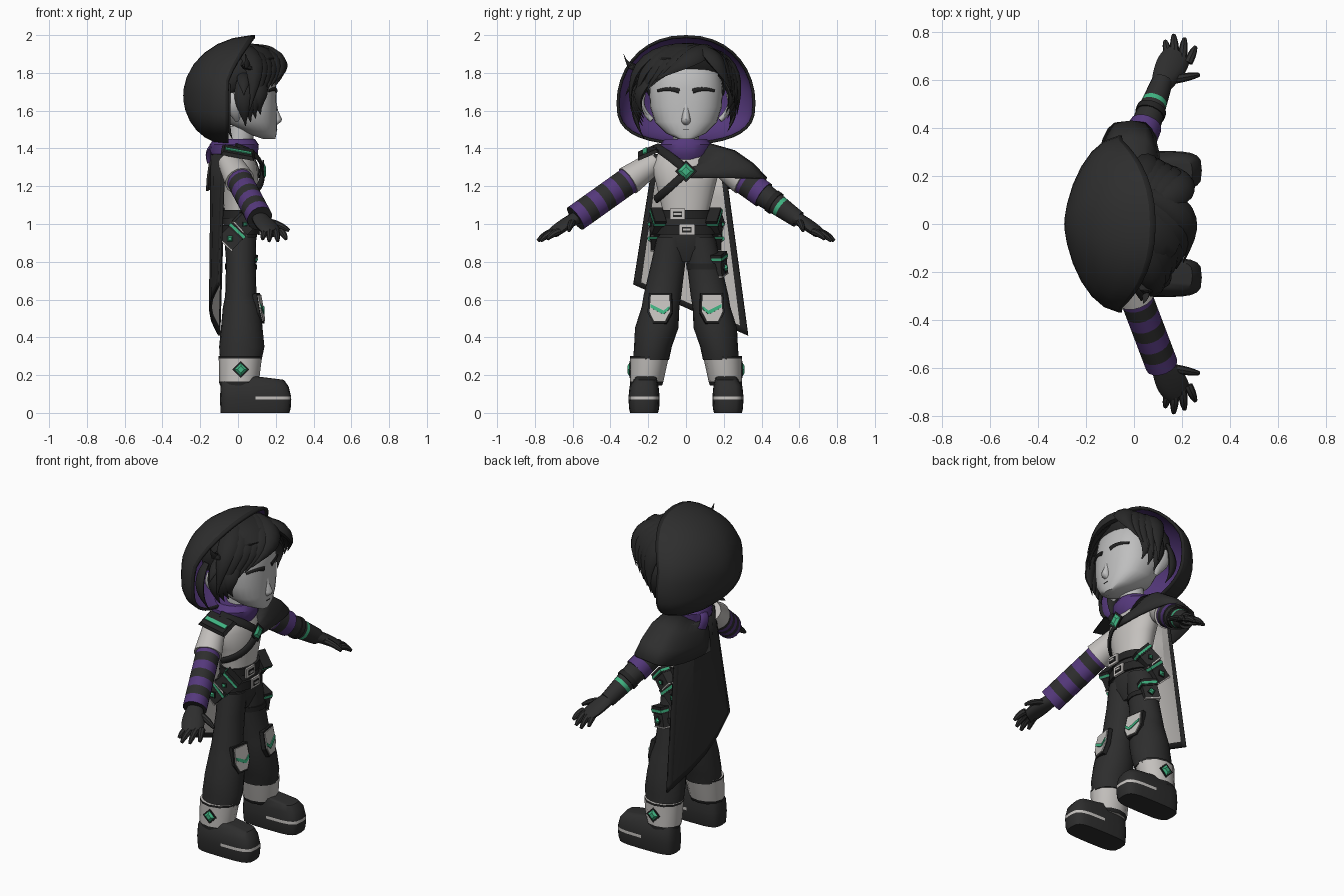
import bpy, bmesh
from math import sin, cos, pi, copysign
from mathutils import Vector as V, Matrix, Euler

if "Cube" in bpy.data.objects:
    bpy.data.objects.remove(bpy.data.objects["Cube"], do_unlink=True)


def material(name, r, g, b):
    m = bpy.data.materials.new(name)
    m.use_nodes = True
    m.diffuse_color = (r, g, b, 1)
    m.node_tree.nodes["Principled BSDF"].inputs["Base Color"].default_value = (r, g, b, 1)
    return m


CLOTH = material("charcoal cloth", .027, .027, .027)
HAIR = material("black hair", .021, .021, .021)
TRIM = material("black trim", .017, .017, .017)
SKIN = material("grey skin", .52, .52, .52)
SHIRT = material("warm grey fabric", .55, .53, .51)
PURPLE = material("purple fabric", .09, .04, .2)
GREEN = material("green accent", .05, .45, .22)


def skin(name, rows, mats, rule=None, closed=True, thick=0, inside=None, angle=.7):
    """Surface through rows of points; solid with caps, or a thick two-sided shell."""
    mats = mats if isinstance(mats, list) else [mats]
    bm = bmesh.new()
    vs = [[bm.verts.new(p) for p in row] for row in rows]
    n = len(rows[0])
    for i in range(len(rows) - 1):
        for j in range(n if closed else n - 1):
            k = (j + 1) % n
            f = bm.faces.new((vs[i][j], vs[i][k], vs[i + 1][k], vs[i + 1][j]))
            if rule:
                f.material_index = rule(i, j, f.calc_center_median())
    if closed and not thick:
        bm.faces.new(vs[0])
        bm.faces.new(vs[-1])
    bmesh.ops.remove_doubles(bm, verts=bm.verts, dist=.0001)
    bmesh.ops.recalc_face_normals(bm, faces=bm.faces)
    bm.normal_update()
    if inside:
        out = sum((f.calc_center_median() - V(inside)).dot(f.normal) * f.calc_area() for f in bm.faces)
        if out < 0:
            bmesh.ops.reverse_faces(bm, faces=bm.faces)
    me = bpy.data.meshes.new(name)
    bm.to_mesh(me)
    bm.free()
    for m in mats:
        me.materials.append(m)
    me.polygons.foreach_set("use_smooth", [True] * len(me.polygons))
    me.set_sharp_from_angle(angle=angle)
    ob = bpy.data.objects.new(name, me)
    bpy.context.collection.objects.link(ob)
    if thick:
        mod = ob.modifiers.new("thickness", "SOLIDIFY")
        mod.thickness = thick
        mod.material_offset = 1


def power(v, p):
    return copysign(abs(v) ** p, v)


def loft(name, rings, mats, rule=None, n=20, p=1, side=1):
    """Stack of level ovals: (z, centre x, centre y, radius x, radius y)."""
    turn = [2 * pi * j / n for j in range(n)]
    rows = [[(cx + rx * power(cos(a), p), side * cy + ry * power(sin(a), p), z) for a in turn]
            for z, cx, cy, rx, ry in rings]
    skin(name, rows, mats, rule)


def sweep(name, pts, radii, mats, rule=None, n=10, about=None):
    """Oval tube; the second radius points up, or away from the point 'about'."""
    pts = [V(p) for p in pts]
    rows = []
    for i, p in enumerate(pts):
        t = pts[min(i + 1, len(pts) - 1)] - pts[max(i - 1, 0)]
        ref = p - V(about) if about else V((0, 0, 1))
        a = t.cross(ref).normalized()
        b = a.cross(t).normalized()
        ra, rb = radii(i / (len(pts) - 1)) if callable(radii) else radii
        rows.append([p + a * ra * cos(2 * pi * j / n) + b * rb * sin(2 * pi * j / n) for j in range(n)])
    skin(name, rows, mats, rule)


def bend(a, mid, c, n=9):
    a, mid, c = V(a), V(mid), V(c)
    ctrl = mid * 2 - (a + c) / 2
    return [a.lerp(ctrl, i / n).lerp(ctrl.lerp(c, i / n), i / n) for i in range(n + 1)]


def plate(name, outline, c, mat, rot=(0, 0, 0), thick=.008, taper=1):
    """Flat shape drawn in y and z, raised along +x, then turned."""
    m = Matrix.Translation(c) @ Euler(rot).to_matrix().to_4x4()
    rows = [[m @ V((x, y * k, z * k)) for y, z in outline] for x, k in ((0, 1), (thick, taper))]
    skin(name, rows, mat, angle=.2)


def rect(w, h):
    return [(-w / 2, -h / 2), (w / 2, -h / 2), (w / 2, h / 2), (-w / 2, h / 2)]


def gem(name, c, r, rot=(0, 0, 0)):
    diamond = [(0, -r), (r, 0), (0, r), (-r, 0)]
    plate(name + "_mount", [(y * 1.25, z * 1.25) for y, z in diamond], c, TRIM, rot, .007)
    plate(name, diamond, V(c) + Euler(rot).to_matrix() @ V((.006, 0, 0)), GREEN, rot, .012, .5)


def pouch(name, c, w, h, d, rot, jewel=.02):
    turn = Euler(rot).to_matrix()
    at = lambda x, z: V(c) + turn @ V((x, 0, z))
    plate(name, rect(w, h), c, CLOTH, rot, d)
    plate(name + "_piping", rect(w * 1.06, .007), at(-.002, -h * .48), SHIRT, rot, d + .004)
    plate(name + "_flap", rect(w * 1.06, h * .35), at(-.003, h * .35), TRIM, rot, d + .008)
    plate(name + "_stripe", rect(w * 1.1, h * .12), at(-.002, h * .32), GREEN, rot, d + .01)
    gem(name + "_gem", at(d, -h * .15), jewel, rot)


# Hood: outer cloth, purple lining, dark rim
def hood_row(ph):
    row = []
    for j in range(36):
        a = 2 * pi * j / 36
        y, c = .368 * power(sin(a), .9), cos(a)
        z = 1.64 + (.36 * c if c > 0 else .22 * power(c, .7))
        rim = -.05 + .14 * max(0, (z - 1.75) / .25) ** 1.3
        row.append((rim + (-.29 - rim) * sin(ph), y * power(cos(ph), 1.25), 1.68 + (z - 1.68) * cos(ph)))
    return row


skin("hood", [hood_row(ph * pi / 2) for ph in (0, .04, .2, .35, .5, .65, .8, .92, 1)],
     [CLOTH, PURPLE, TRIM, TRIM], lambda i, j, c: 0 if i else 2, thick=.015, inside=(0, 0, 1.68))

# Head and face
loft("head", [(1.45, .165, 0, .032, .04), (1.48, .125, 0, .08, .105), (1.54, .07, 0, .136, .165),
              (1.62, .05, 0, .156, .19), (1.72, .04, 0, .162, .195), (1.82, .03, 0, .16, .18),
              (1.9, .02, 0, .11, .12)], SKIN, n=28, p=.88)
loft("nose", [(1.68, .19, 0, .008, .008), (1.6, .196, 0, .016, .016), (1.555, .204, 0, .029, .024),
              (1.54, .202, 0, .026, .024), (1.525, .196, 0, .01, .014)], SKIN, n=12)
plate("mouth", rect(.03, .003), (.2, 0, 1.5), TRIM)
loft("neck", [(1.36, 0, 0, .07, .07), (1.52, .02, 0, .07, .07)], SKIN)
for s, word in ((1, "left"), (-1, "right")):
    sweep(word + "_eyebrow", bend((.203, s * .035, 1.703), (.192, s * .09, 1.714), (.162, s * .15, 1.705)),
          lambda t: (.013 - .006 * t, .006), TRIM, about=(0, 0, 1.71))
    sweep(word + "_ear", bend((-.005, s * .18, 1.55), (-.02, s * .23, 1.62), (-.035, s * .225, 1.69)),
          lambda t: (.012 + .03 * sin(pi * t), .015), SKIN, about=(0, 0, 1.62))

# Hair: a cap and fans of tapered locks
loft("hair_cap", [(1.68, -.08, 0, .07, .2), (1.74, -.04, 0, .13, .22), (1.82, .01, 0, .18, .22),
                  (1.88, .03, 0, .175, .19), (1.93, .03, 0, .13, .13), (1.955, .03, 0, .05, .06)], HAIR, p=.9)


def fan(name, n, width, root, mid, tip):
    for k in range(n):
        a, b, c = (V(p).lerp(V(q), k / max(n - 1, 1)) for p, q in (root, mid, tip))
        wide = lambda t: width * max(.05, (1 - t ** 2.5) * (.6 + .5 * sin(pi * t)))
        sweep(f"{name}_{k + 1}", bend(a, b, c), lambda t: (wide(t), wide(t) * .5), HAIR, n=8, about=(.02, 0, 1.68))


fan("fringe_lock", 6, .06, ((.06, .12, 1.93), (-.02, .04, 1.94)), ((.22, .02, 1.875), (.08, -.23, 1.85)),
    ((.205, -.16, 1.76), (.06, -.29, 1.6)))
fan("swept_lock", 5, .06, ((.06, .08, 1.93), (-.02, .08, 1.93)), ((.21, .16, 1.86), (.05, .25, 1.81)),
    ((.17, .24, 1.7), (.05, .27, 1.58)))
fan("right_side_lock", 4, .05, ((.13, -.18, 1.78), (.03, -.22, 1.78)), ((.11, -.25, 1.68), (.03, -.27, 1.65)),
    ((.12, -.22, 1.58), (.04, -.23, 1.52)))
fan("left_side_lock", 3, .048, ((.12, .18, 1.8), (.04, .22, 1.78)), ((.11, .24, 1.7), (.04, .255, 1.66)),
    ((.12, .21, 1.59), (.05, .23, 1.53)))
fan("nape_lock", 2, .036, ((-.06, -.22, 1.74), (-.06, .22, 1.74)), ((-.07, -.27, 1.6), (-.07, .25, 1.6)),
    ((-.03, -.22, 1.45), (-.04, .22, 1.49)))
fan("flick_lock", 2, .034, ((.04, -.16, 1.88), (.02, -.18, 1.8)), ((.05, -.27, 1.83), (.03, -.27, 1.75)),
    ((.04, -.33, 1.9), (.03, -.32, 1.68)))

# Torso, scarf and waist
loft("shirt", [(.98, .01, 0, .09, .13), (1.08, .01, 0, .085, .125), (1.2, .01, 0, .1, .155),
               (1.3, 0, 0, .105, .18), (1.37, -.01, 0, .09, .15), (1.42, -.02, 0, .06, .08)], SHIRT)
loft("scarf", [(1.34, -.01, 0, .1, .1), (1.37, -.02, 0, .125, .14), (1.42, -.02, 0, .13, .14),
               (1.45, -.02, 0, .11, .11)], PURPLE)
sweep("scarf_tail", bend((-.12, .02, 1.42), (-.155, .04, 1.39), (-.15, .06, 1.33)),
      (.03, .01), PURPLE, about=(0, 0, 1.35))
loft("hips", [(.8, .012, 0, .05, .06), (.87, .012, 0, .078, .15), (.95, .012, 0, .09, .155),
              (1.05, .01, 0, .09, .13)], CLOTH)
loft("upper_belt", [(1.03, .01, 0, .1, .138), (1.075, .01, 0, .1, .136)], TRIM)
loft("lower_belt", [(.945, .012, 0, .105, .165), (.995, .012, 0, .105, .16)], TRIM)
for word, y, z in (("upper", -.045, 1.052), ("lower", .005, .97)):
    plate(word + "_buckle", rect(.08, .058), (.107, y, z), SHIRT, thick=.012)
    plate(word + "_buckle_hole", rect(.05, .03), (.115, y, z), TRIM)
    plate(word + "_buckle_prong", rect(.04, .01), (.119, y, z), SHIRT)

# Cape with lining and dark hem
rows = [[(-.075 - .07 * sin(pi * u) * (1 - .3 * v) - .03 * v,
          (-.17 - .11 * v) * (1 - u) + (.2 + .13 * v) * u,
          1.37 + (.68 - .27 * u - 1.37) * v) for u in (0, .06, .28, .5, .72, .94, 1)]
        for v in (0, .25, .5, .75, .96, 1)]
skin("cape", rows, [CLOTH, SHIRT, TRIM, TRIM], lambda i, j, c: 2 if j in (0, 5) or i == 4 else 0,
     closed=False, thick=.012, inside=(.5, 0, .9), angle=.2)


# Mantle over the left shoulder
def mantle_row(x, y, z, dip):
    turn = [pi * j / 16 for j in range(17)]
    return [((x if cos(a) > 0 else x + .025) * power(cos(a), .5) - .01, y * sin(a),
             z - dip * max(0, cos(a)) ** 2 - .07 * max(0, -cos(a))) for a in turn]


skin("mantle", [mantle_row(.1, .12, 1.43, .13), mantle_row(.12, .26, 1.39, .09), mantle_row(.13, .36, 1.32, .05),
                mantle_row(.135, .43, 1.245, 0)], [CLOTH, CLOTH], closed=False, thick=.012, inside=(0, 0, 1.2))
sweep("collar_strap", bend((.125, 0, 1.29), (.095, -.09, 1.36), (-.01, -.16, 1.41)),
      (.024, .01), TRIM, about=(0, 0, 1.25))
sweep("chest_strap", bend((.125, .01, 1.28), (.105, -.09, 1.19), (0, -.16, 1.13)),
      (.022, .01), TRIM, about=(0, 0, 1.2))
gem("clasp", (.13, 0, 1.28), .047)
lift = Euler((0, -pi / 2, 0)).to_matrix()
tilt = (Matrix.Rotation(.18, 3, "Y") @ Matrix.Rotation(.4, 3, "X") @ lift).to_euler()
plate("shoulder_guard", rect(.12, .18), (0, -.2, 1.373), TRIM, tilt, .018, .85)
plate("shoulder_stripe", rect(.025, .14), (.002, -.215, 1.383), GREEN, tilt)

for s, word in ((1, "left"), (-1, "right")):
    # Arms: short shirt sleeve, striped sleeve, glove
    shoulder, wrist = V((-.05, s * .15, 1.34)), V((.115, s * .585, 1.03))
    arm = lambda a, b, n: [shoulder.lerp(wrist, a + (b - a) * i / n) for i in range(n + 1)]
    sweep(word + "_shirt_sleeve", arm(.04, .36, 4), lambda t: (.065 + .015 * t, .06 + .02 * t), SHIRT, n=16)
    sweep(word + "_striped_sleeve", arm(.3, .6 if s > 0 else 1, 14 if s < 0 else 6), lambda t: (.068, .073),
          [CLOTH, PURPLE], lambda i, j, c: (i // 2 + 1) % 2, n=16)
    if s > 0:
        sweep("left_cuff", arm(.56, 1.02, 12), lambda t: (.064 - .02 * t, .066 - .02 * t),
              [CLOTH, GREEN], lambda i, j, c: int(i == 6), n=16)
        sweep("left_cuff_rim", arm(.7, .75, 2), (.063, .065), TRIM, n=16)
    sweep(word + "_palm", bend((.1, s * .55, 1.05), (.145, s * .64, .998), (.185, s * .705, .95)),
          lambda t: (.034 + .03 * sin(pi * t * .75), .036 - .012 * t), CLOTH, n=12)
    for finger, x, y, z, fx, fy in (("index", .255, .735, .92, .225, .67), ("middle", .21, .77, .91, .2, .69),
                                    ("ring", .165, .785, .91, .17, .7), ("little", .13, .76, .92, .145, .69),
                                    ("thumb", .27, .62, .965, .16, .6)):
        tip, base = V((x, s * y, z)), V((fx, s * fy, .96 if finger != "thumb" else 1.01))
        sweep(f"{word}_{finger}_finger", bend(base, base.lerp(tip, .5) + V((0, 0, .008)), tip, 5),
              lambda t: (.019 - .01 * t ** 3, .019 - .01 * t ** 3), CLOTH, n=8)

    # Trousers, knee pads and gaiters
    loft(word + "_trouser_leg", [(.93, .012, .075, .085, .08), (.8, .015, .093, .078, .09), (.62, .015, .125, .083, .1),
                                 (.56, .02, .135, .1, .1), (.45, .02, .155, .11, .115), (.35, .02, .175, .12, .1),
                                 (.28, .015, .185, .11, .095)], CLOTH, side=s)
    shield = [(-.03, -.07), (.03, -.07), (.055, -.02), (.05, .07), (-.05, .07), (-.055, -.02)]
    lean = (0, -.17, s * .15)
    plate(word + "_knee_pad", [(y * 1.2, z * 1.15) for y, z in shield], (.098, s * .135, .55), TRIM, lean, .024)
    plate(word + "_knee_panel", shield, (.12, s * .137, .554), SHIRT, lean)
    zigzag = [(-.05, .01), (-.02, -.015), (0, -.005), (.05, .02), (.05, .002), (0, -.026), (-.02, -.034), (-.05, -.008)]
    plate(word + "_knee_chevron", [(s * y, z) for y, z in zigzag], (.125, s * .137, .555), GREEN, lean)
    loft(word + "_gaiter", [(.145, .005, .212, .1, .085), (.165, .005, .208, .106, .088), (.288, .012, .195, .114, .102),
                            (.3, .012, .193, .116, .104)], [SHIRT, TRIM],
         lambda i, j, c: int(i != 1), n=12, side=s)
    gem(word + "_gaiter_gem", (.015, s * .293, .23), .036, (0, 0, s * pi / 2))

    # Boots with a pale toe stripe
    loft(word + "_boot", [(0, .09, .222, .182, .074), (.025, .093, .222, .186, .08), (.07, .093, .222, .189, .082),
                          (.087, .093, .222, .188, .082), (.14, .088, .222, .18, .077), (.175, .078, .215, .165, .062),
                          (.195, 0, .21, .085, .055)], [CLOTH, SHIRT],
         lambda i, j, c: int(i == 2 and c.x > .12), n=20, p=.52, side=s)

    # Tilted belt pouches on the hips
    pouch(word + "_upper_pouch", (.03, s * .13, 1.01), .1, .11, .055, (s * .8, 0, s * 1.25), .014)
    pouch(word + "_lower_pouch", (-.03, s * .14, .935), .1, .12, .045, (s * .75, 0, s * pi / 2))

# Thigh pouch and strap
loft("thigh_strap", [(.76, .015, .1, .085, .096), (.79, .015, .096, .084, .096)], TRIM)
pouch("thigh_pouch", (.03, .155, .785), .09, .12, .05, (.25, 0, 1.2))
